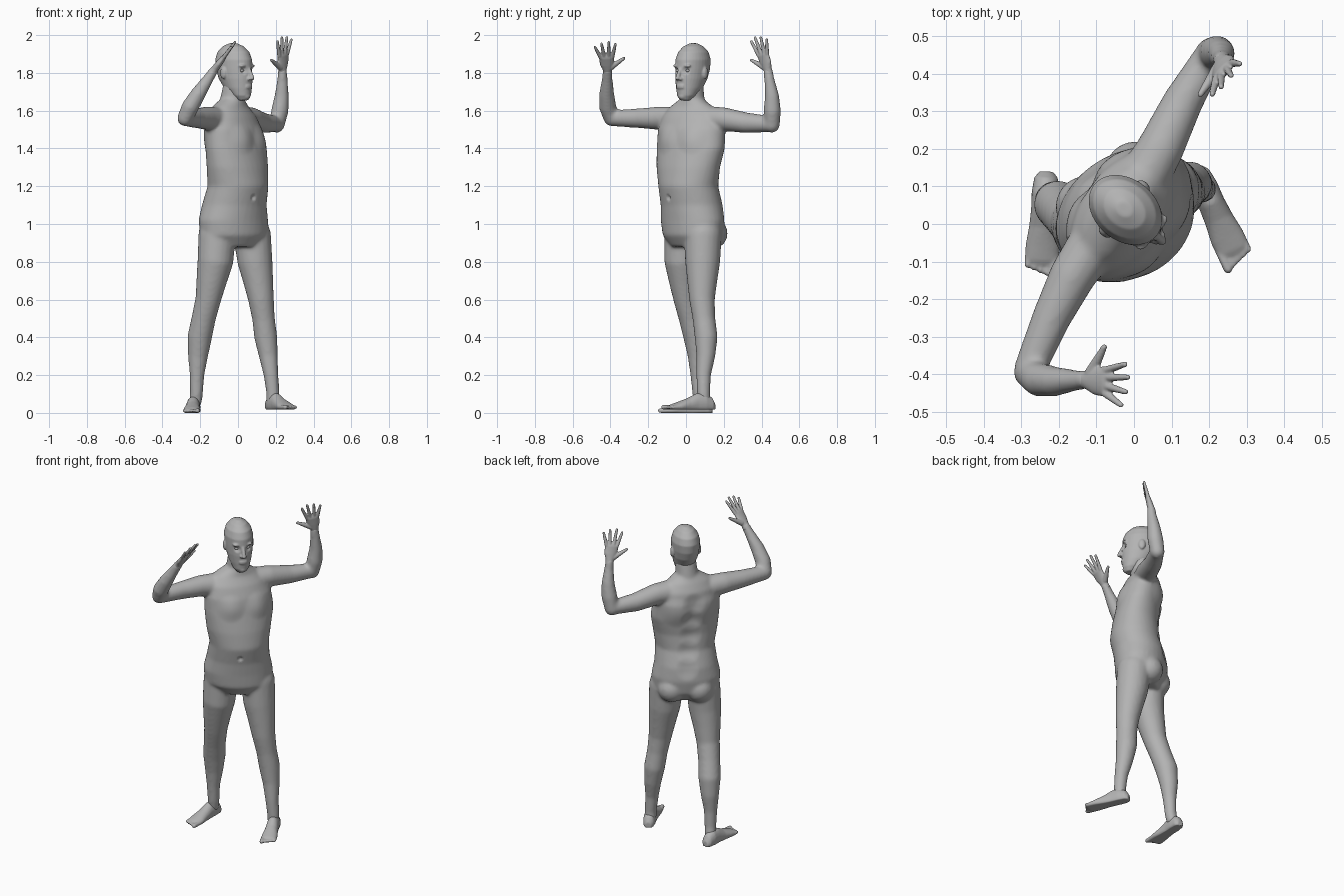
import bpy, bmesh, math
from mathutils import Vector, Matrix

if "Cube" in bpy.data.objects:
    bpy.data.objects.remove(bpy.data.objects["Cube"], do_unlink=True)

UP = Vector((0, 0, 1))

skin = bpy.data.materials.new("grey_skin")
skin.use_nodes = True
skin.diffuse_color = (0.45, 0.45, 0.45, 1)
for node in skin.node_tree.nodes:
    if node.type == 'BSDF_PRINCIPLED':
        node.inputs["Base Color"].default_value = skin.diffuse_color
        node.inputs["Roughness"].default_value = 0.7


def heading(degrees):
    """Leftward and forward directions of a body section turned about z."""
    a = math.radians(degrees)
    return Vector((math.cos(a), math.sin(a), 0)), Vector((math.sin(a), -math.cos(a), 0))


def loft(bm, sections, sides=20):
    """Closed skin through elliptical sections given as (centre, u, v)."""
    rings = []
    for c, u, v in sections:
        angles = [2 * math.pi * i / sides for i in range(sides)]
        rings.append([bm.verts.new(c + u * math.cos(t) + v * math.sin(t)) for t in angles])
    for low, high in zip(rings, rings[1:]):
        for i in range(sides):
            j = (i + 1) % sides
            bm.faces.new((low[i], low[j], high[j], high[i]))
    bm.faces.new(rings[0][::-1])
    bm.faces.new(rings[-1])


def ball(bm, centre, radii, left=Vector((1, 0, 0)), front=Vector((0, -1, 0))):
    axes = Matrix((left * radii[0], front * radii[1], UP * radii[2])).transposed().to_4x4()
    bmesh.ops.create_uvsphere(bm, u_segments=20, v_segments=12, radius=1,
                              matrix=Matrix.Translation(centre) @ axes)


def tube(bm, stations):
    """Round limb through (x, y, z, radius) stations, with rounded ends."""
    pts = [Vector(s[:3]) for s in stations]
    sections = []
    for i, p in enumerate(pts):
        d = (pts[min(i + 1, len(pts) - 1)] - pts[max(i - 1, 0)]).normalized()
        u = d.cross(Vector((0.77, -0.64, 0))).normalized()
        sections.append((p, u * stations[i][3], d.cross(u) * stations[i][3]))
    loft(bm, sections)
    for p, s in ((pts[0], stations[0]), (pts[-1], stations[-1])):
        ball(bm, p, (s[3],) * 3)


def finish(name, bm, voxel, rounds, pushes=()):
    """Fuse the pieces into one smooth skin, then push areas in or out."""
    bmesh.ops.recalc_face_normals(bm, faces=bm.faces)
    mesh = bpy.data.meshes.new(name)
    bm.to_mesh(mesh)
    bm.free()
    obj = bpy.data.objects.new(name, mesh)
    bpy.context.collection.objects.link(obj)
    fuse = obj.modifiers.new("fuse", 'REMESH')
    fuse.mode = 'VOXEL'
    fuse.voxel_size = voxel
    relax = obj.modifiers.new("relax", 'SMOOTH')
    relax.factor = 0.5
    relax.iterations = rounds
    deps = bpy.context.evaluated_depsgraph_get()
    fused = bpy.data.meshes.new_from_object(obj.evaluated_get(deps))
    obj.modifiers.clear()
    obj.data = fused
    for centre, radius, shift in pushes:
        for v in fused.vertices:
            r = (v.co - centre).length / radius
            if r < 1:
                v.co += shift * (1 - r * r) ** 2
    fused.materials.clear()
    fused.materials.append(skin)
    for p in fused.polygons:
        p.use_smooth = True
        p.material_index = 0
    return obj


# Torso: height, centre x, centre y, half width, half depth, turn
torso = [(0.88, -0.015, 0.035, 0.14, 0.10, 33), (0.94, -0.02, 0.035, 0.195, 0.14, 33),
         (1.02, -0.025, 0.035, 0.2, 0.15, 36), (1.1, -0.02, 0.03, 0.182, 0.152, 38),
         (1.2, 0, 0.012, 0.172, 0.147, 42), (1.3, -0.003, 0.012, 0.19, 0.137, 48),
         (1.4, -0.01, 0.025, 0.205, 0.13, 52), (1.5, -0.025, 0.03, 0.2, 0.125, 55),
         (1.57, -0.035, 0.03, 0.175, 0.105, 56), (1.62, -0.04, 0.03, 0.13, 0.077, 56),
         (1.66, -0.03, 0.03, 0.068, 0.062, 50)]
body = bmesh.new()
sections = []
for z, x, y, a, b, turn in torso:
    left, front = heading(turn)
    sections.append((Vector((x, y, z)), left * a, front * b))
loft(body, sections, 32)
tube(body, [(-0.04, 0.04, 1.56, 0.07), (-0.03, 0.035, 1.66, 0.064), (-0.015, 0.03, 1.75, 0.06)])

# Buttocks
left, front = heading(35)
for side in (-1, 1):
    ball(body, Vector((-0.025, 0.04, 0.95)) - front * 0.065 + left * side * 0.08, (0.082,) * 3)

# Legs
tube(body, [(-0.11, -0.015, 0.94, 0.1), (-0.12, -0.02, 0.8, 0.095), (-0.14, -0.01, 0.7, 0.081),
            (-0.158, 0.002, 0.6, 0.068), (-0.182, 0.026, 0.5, 0.064), (-0.203, 0.052, 0.4, 0.065),
            (-0.212, 0.062, 0.3, 0.053), (-0.217, 0.062, 0.2, 0.039), (-0.22, 0.068, 0.1, 0.034),
            (-0.225, 0.075, 0.06, 0.034)])
tube(body, [(0.075, 0.09, 0.94, 0.1), (0.09, 0.088, 0.8, 0.093), (0.107, 0.086, 0.7, 0.08),
            (0.122, 0.085, 0.6, 0.068), (0.135, 0.095, 0.5, 0.06), (0.147, 0.107, 0.4, 0.061),
            (0.161, 0.105, 0.3, 0.05), (0.175, 0.093, 0.2, 0.039), (0.185, 0.093, 0.1, 0.035),
            (0.183, 0.095, 0.07, 0.035)])

# Arms: shoulder to elbow, elbow to wrist
tube(body, [(-0.12, -0.07, 1.555, 0.066), (-0.165, -0.14, 1.56, 0.062), (-0.22, -0.25, 1.56, 0.052),
            (-0.277, -0.385, 1.56, 0.043)])
tube(body, [(-0.28, -0.395, 1.56, 0.042), (-0.253, -0.415, 1.62, 0.046), (-0.21, -0.42, 1.69, 0.04),
            (-0.16, -0.417, 1.765, 0.029), (-0.13, -0.415, 1.81, 0.025)])
tube(body, [(0.03, 0.13, 1.555, 0.068), (0.07, 0.2, 1.555, 0.063), (0.13, 0.325, 1.535, 0.054),
            (0.2, 0.445, 1.53, 0.043)])
tube(body, [(0.205, 0.455, 1.525, 0.042), (0.222, 0.457, 1.6, 0.046), (0.232, 0.455, 1.68, 0.038),
            (0.235, 0.442, 1.76, 0.028), (0.235, 0.435, 1.81, 0.025)])

# Chest muscles, navel and spine furrow
pushes = []
left, front = heading(54)
chest = Vector((-0.015, 0.027, 1.45))
for side in (-1, 1):
    pushes.append((chest + front * 0.115 + left * side * 0.085, 0.09, front * 0.012))
    pushes.append((chest - front * 0.11 + left * side * 0.09, 0.1, front * -0.012))
left, front = heading(39)
pushes.append((Vector((-0.012, 0.022, 1.14)) + front * 0.15, 0.02, front * -0.012))
for i, (z, x, y, a, b, turn) in enumerate(torso[3:8]):
    left, front = heading(turn)
    pushes.append((Vector((x, y, z)) - front * b, 0.075, front * 0.011))
finish("body", body, 0.009, 10, pushes)

# Head: height, forward offset, half width, half depth
left, front = heading(50)
axis = Vector((-0.02, 0.035, 0))


def on_head(side, forward, z):
    return axis + left * side + front * forward + UP * z


head = bmesh.new()
profile = [(1.655, 0.062, 0.028, 0.026), (1.68, 0.05, 0.048, 0.052), (1.72, 0.026, 0.064, 0.08),
           (1.77, 0.01, 0.075, 0.099), (1.82, 0, 0.08, 0.107), (1.87, -0.004, 0.082, 0.108),
           (1.91, -0.006, 0.071, 0.093), (1.94, -0.007, 0.047, 0.062), (1.957, -0.007, 0.018, 0.022)]
loft(head, [(on_head(0, f, z), left * a, front * b) for z, f, a, b in profile], 32)
ball(head, on_head(0, 0.084, 1.677), (0.024, 0.02, 0.02), left, front)
tube(head, [(*on_head(0, 0.1, 1.825), 0.009), (*on_head(0, 0.117, 1.79), 0.011),
            (*on_head(0, 0.124, 1.772), 0.012)])
for z in (1.722, 1.733):
    ball(head, on_head(0, 0.102, z), (0.026, 0.011, 0.006), left, front)
pushes = []
for side in (-1, 1):
    ball(head, on_head(side * 0.013, 0.11, 1.768), (0.009, 0.012, 0.009), left, front)
    ball(head, on_head(side * 0.034, 0.09, 1.837), (0.026, 0.013, 0.009), left, front)
    ball(head, on_head(side * 0.081, -0.008, 1.8), (0.011, 0.02, 0.032), left, front)
    pushes.append((on_head(side * 0.033, 0.096, 1.812), 0.025, front * -0.014))
finish("head", head, 0.005, 4, pushes)
for name, side in (("left_eye", 1), ("right_eye", -1)):
    eye = bmesh.new()
    ball(eye, on_head(side * 0.033, 0.079, 1.812), (0.014, 0.012, 0.009), left, front)
    finish(name, eye, 0.003, 2)


def hand(name, wrist, along, thumb):
    """Palm, four spread fingers and a thumb."""
    bm = bmesh.new()
    w, d = Vector(wrist), Vector(along).normalized()
    t = Vector(thumb)
    t = (t - d * t.dot(d)).normalized()
    n = d.cross(t)
    palm = [(-0.02, 0.023, 0.021), (0.01, 0.025, 0.02), (0.045, 0.038, 0.018),
            (0.09, 0.041, 0.014), (0.103, 0.034, 0.009)]
    loft(bm, [(w + d * s, t * a, n * b) for s, a, b in palm])
    for offset, spread, length in ((0.031, 0.25, 0.085), (0.011, 0.07, 0.097),
                                   (-0.011, -0.12, 0.09), (-0.031, -0.38, 0.075)):
        base = w + d * 0.092 + t * offset
        tip = base + (d + t * spread).normalized() * length
        tube(bm, [(*base, 0.011), (*base.lerp(tip, 0.5), 0.0095), (*tip, 0.0075)])
    base = w + d * 0.025 + t * 0.02
    tip = base + (d * 0.6 + t * 0.8).normalized() * 0.09
    tube(bm, [(*base, 0.017), (*base.lerp(tip, 0.55), 0.012), (*tip, 0.008)])
    finish(name, bm, 0.004, 3)


hand("right_hand", (-0.13, -0.415, 1.81), (0.6, -0.06, 0.8), (0, 1, 0))
hand("left_hand", (0.235, 0.435, 1.81), (0.05, -0.3, 0.95), (-0.65, -0.75, 0))


def foot(name, heel, toe, inner):
    """Flat-soled foot with five toes; inner is the big toe's side."""
    bm = bmesh.new()
    h, d = Vector(heel), Vector(toe) - Vector(heel)
    side = UP.cross(d).normalized() * inner
    shape = [(0, 0.018, 0.035), (0.06, 0.032, 0.065), (0.2, 0.037, 0.09), (0.36, 0.036, 0.085),
             (0.52, 0.039, 0.062), (0.7, 0.046, 0.043), (0.83, 0.046, 0.03), (0.88, 0.04, 0.022)]
    loft(bm, [(h + d * s + UP * tall * 0.35, side * a, UP * tall * 0.65) for s, a, tall in shape])
    for i in range(5):
        base = h + d * 0.8 + side * (0.033 - 0.0175 * i) + UP * 0.012
        tip = base + d * (0.165 - 0.021 * i)
        r = 0.013 if i == 0 else 0.0095
        tube(bm, [(*base, r), (*tip, r * 0.95)])
    for v in bm.verts:
        v.co.z = max(v.co.z, h.z)
    finish(name, bm, 0.005, 3)


foot("right_foot", (-0.233, 0.14, 0), (-0.248, -0.145, 0), 1)
foot("left_foot", (0.163, 0.15, 0.018), (0.285, -0.115, 0.018), -1)
